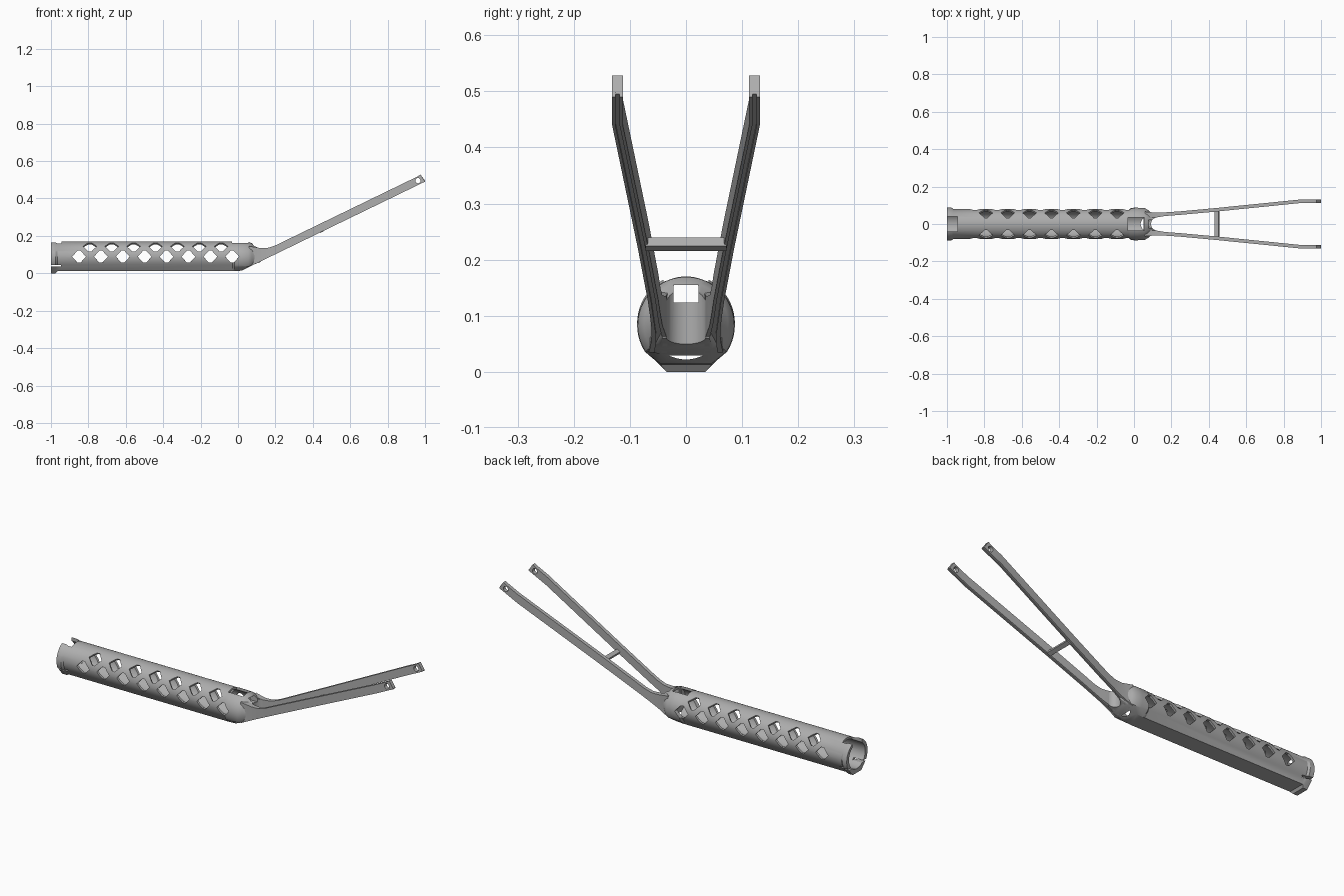
import bpy, bmesh, math
from mathutils import Matrix, Vector

cube = bpy.data.objects.get("Cube")
if cube:
    bpy.data.objects.remove(cube, do_unlink=True)

grey = bpy.data.materials.new("plain_grey")
grey.use_nodes = True
colour = (0.42, 0.42, 0.42, 1)
grey.diffuse_color = colour
grey.node_tree.nodes["Principled BSDF"].inputs["Base Color"].default_value = colour


def add_loft(bm, rings):
    """Skin a list of equal point rings and cap both ends."""
    loops = [[bm.verts.new(p) for p in ring] for ring in rings]
    n = len(loops[0])
    for a, b in zip(loops, loops[1:]):
        for i in range(n):
            j = (i + 1) % n
            bm.faces.new((a[i], a[j], b[j], b[i]))
    bm.faces.new(loops[0])
    bm.faces.new(loops[-1])


def add_box(bm, lo, hi):
    size = [b - a for a, b in zip(lo, hi)]
    mid = [(a + b) / 2 for a, b in zip(lo, hi)]
    bmesh.ops.create_cube(bm, size=1, matrix=Matrix.Translation(mid) @ Matrix.Diagonal((*size, 1)))


def add_cylinder(bm, centre, radius, depth, turn, segments=48):
    bmesh.ops.create_cone(bm, cap_ends=True, segments=segments, radius1=radius, radius2=radius,
                          depth=depth, matrix=Matrix.Translation(centre) @ turn)


def finish(name, bm):
    bmesh.ops.recalc_face_normals(bm, faces=bm.faces)
    mesh = bpy.data.meshes.new(name)
    bm.to_mesh(mesh)
    bm.free()
    mesh.materials.append(grey)
    obj = bpy.data.objects.new(name, mesh)
    bpy.context.collection.objects.link(obj)
    return obj


def select(obj):
    bpy.ops.object.select_all(action="DESELECT")
    obj.select_set(True)
    bpy.context.view_layer.objects.active = obj


def cut(obj, bm):
    """Subtract a cutter mesh and throw the cutter away."""
    cutter = finish("cutter", bm)
    cutter.hide_render = True
    mod = obj.modifiers.new("cut", "BOOLEAN")
    mod.operation, mod.solver, mod.use_self = "DIFFERENCE", "EXACT", True
    mod.object = cutter
    select(obj)
    bpy.ops.object.modifier_apply(modifier=mod.name)
    bpy.data.objects.remove(cutter, do_unlink=True)


def smooth(obj):
    select(obj)
    bpy.ops.object.shade_smooth_by_angle(angle=math.radians(30))


ALONG_X = Matrix.Rotation(math.pi / 2, 4, "Y")
ALONG_Y = Matrix.Rotation(math.pi / 2, 4, "X")


# Tube and collar: round section on a flat-bottomed keel
def body_ring(x, r, zc, base, half):
    ring = []
    for i in range(49):
        a = math.radians(-33 + 246 * i / 48)
        ring.append((x, r * math.cos(a), zc + r * math.sin(a)))
    return ring + [(x, -half, base), (x, half, base)]


stations = [  # x, radius, centre height, keel height, keel half width
    (-1, .087, .087, 0, .035), (-.975, .087, .087, 0, .035), (-.965, .08, .09, .012, .045),
    (-.03, .08, .09, .012, .045), (-.02, .087, .083, .012, .045), (.02, .087, .083, .014, .045),
    (.055, .086, .083, .032, .045), (.075, .075, .085, .041, .045),
    (.09, .062, .086, .049, .045), (.12, .05, .09, .06, .042)]
bm = bmesh.new()
add_loft(bm, [body_ring(*s) for s in stations])
body = finish("tube_and_collar", bm)

# Hollow bore
bm = bmesh.new()
add_cylinder(bm, (-.525, 0, .09), .068, 1.15, ALONG_X)
cut(body, bm)

# Diamond holes, two staggered rows on each side
bm = bmesh.new()
diamond = [(-.037, 0), (-.008, .032), (.008, .032), (.037, 0), (.008, -.032), (-.008, -.032)]
for side in (1, -1):
    for degrees, first, count in ((-1, -.85, 8), (42, -.792, 7)):
        a = math.radians(degrees)
        out = Vector((0, side * math.cos(a), math.sin(a)))
        up = Vector((0, -side * math.sin(a), math.cos(a)))
        for k in range(count):
            hub = Vector((first + .117 * k, 0, .09))
            add_loft(bm, [[hub + out * r + up * v + Vector((u, 0, 0)) for u, v in diamond]
                          for r in (.056, .11)])
# End notch and side slots
add_box(bm, (-1.1, -.04, .12), (-.943, .04, .2))
for side in (1, -1):
    add_box(bm, (-1.1, side * .075 - .035, .036), (-.945, side * .075 + .035, .045))
# Collar window
add_box(bm, (-.032, -.035, .12), (.055, .035, .2))
cut(body, bm)

# Rounded crotch between the arms, and the opening above it
bm = bmesh.new()
add_cylinder(bm, (.127, 0, .1), .036, .3, Matrix.Identity(4))
cut(body, bm)
bm = bmesh.new()
add_box(bm, (.02, -.022, .124), (.16, .022, .155))
cut(body, bm)
smooth(body)


# Fork arms: tapered bars with a shallow groove underneath
def low(x):
    return .005 + .485 * x


def arm_ring(side, x, y, half, top, lean=0):
    g, b = half * .4, low(x)
    pts = [(-half, b), (-g, b), (-g, b + .005), (g, b + .005), (g, b), (half, b),
           (half, top), (-half, top)]
    return [(x - (lean if z == top else 0), side * (y + dy), z) for dy, z in pts]


for side, name in ((1, "back_arm"), (-1, "front_arm")):
    rings = [arm_ring(side, .06, .05, .016, .145), arm_ring(side, .09, .048, .015, .14),
             arm_ring(side, .12, .048, .013, .135), arm_ring(side, .16, .052, .010, .136)]
    for x, y in ((.2, .055), (.25, .0585), (.44, .076), (.895, .122), (.96, .122)):
        rings.append(arm_ring(side, x, y, .0095, low(x) + .047))
    rings.append(arm_ring(side, 1, .122, .0095, .528, .025))
    bm = bmesh.new()
    add_loft(bm, rings)
    arm = finish(name, bm)
    # Pivot hole
    bm = bmesh.new()
    add_cylinder(bm, (.962, side * .122, .495), .014, .1, ALONG_Y, 24)
    cut(arm, bm)
    smooth(arm)

# Cross bar between the arms
bm = bmesh.new()
add_box(bm, (-.011, -.072, -.008), (.011, .072, .008))
bmesh.ops.transform(bm, verts=bm.verts,
                    matrix=Matrix.Translation((.445, 0, .227)) @ Matrix.Rotation(-math.atan(.485), 4, "Y"))
finish("cross_bar", bm)
